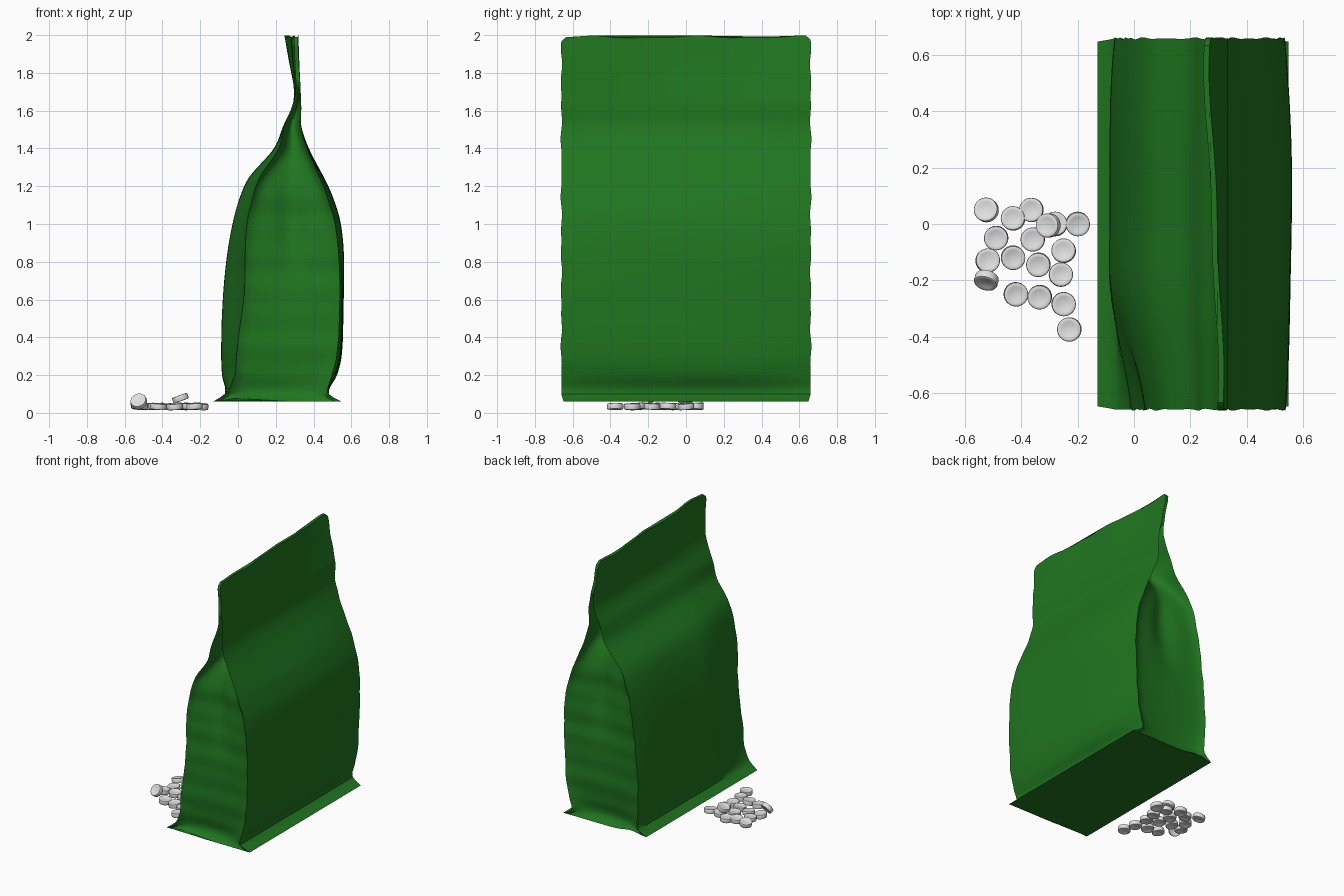
import bpy, bmesh, math, random
from mathutils import Matrix, Vector

random.seed(4)
if "Cube" in bpy.data.objects:
    bpy.data.objects.remove(bpy.data.objects["Cube"])


def make_material(name, color):
    material = bpy.data.materials.new(name)
    material.use_nodes = True
    material.diffuse_color = color
    material.node_tree.nodes["Principled BSDF"].inputs["Base Color"].default_value = color
    return material


def finish(bm, name, material, angle):
    mesh = bpy.data.meshes.new(name)
    bm.to_mesh(mesh)
    bm.free()
    obj = bpy.data.objects.new(name, mesh)
    bpy.context.collection.objects.link(obj)
    mesh.materials.append(material)
    bpy.ops.object.select_all(action="DESELECT")
    obj.select_set(True)
    bpy.context.view_layer.objects.active = obj
    bpy.ops.object.shade_smooth_by_angle(angle=math.radians(angle))
    return obj


def ease(value):
    value = max(0, min(1, value))
    return value * value * (3 - 2 * value)


def bell(value, centre, width):
    return math.exp(-((value - centre) / width) ** 2)


green_foil = make_material("green foil", (0.014, 0.18, 0.014, 1))
white_tablet = make_material("white tablet", (0.75, 0.75, 0.75, 1))

# Bag profile: height, left outline x, right outline x, gusset depth
PROFILE = [
    (.06, -.13, .55, 0), (.1, -.07, .48, .055), (.2, -.085, .52, .045),
    (.3, -.09, .545, .035), (.5, -.085, .557, .03), (.8, -.06, .56, .035),
    (1, -.03, .54, .045), (1.15, .01, .495, .06), (1.25, .06, .45, .085),
    (1.4, .19, .375, .17), (1.52, .24, .335, .27), (1.62, .285, .335, .3),
    (1.72, .305, .33, .02), (1.85, .3, .322, 0), (1.99, .295, .315, 0),
]
HALF_WIDTH = 0.66


def sample(z, column):
    """Smooth curve through one column of the profile."""
    last = len(PROFILE) - 1

    def slope(k):
        a, b = PROFILE[max(k - 1, 0)], PROFILE[min(k + 1, last)]
        return (b[column] - a[column]) / (b[0] - a[0])

    k = max(i for i in range(last) if PROFILE[i][0] <= z + 1e-6)
    low, high = PROFILE[k], PROFILE[k + 1]
    span = high[0] - low[0]
    t = (z - low[0]) / span
    # Cubic Hermite blend
    return (low[column] * (1 + 2 * t) * (1 - t) ** 2 + high[column] * t * t * (3 - 2 * t)
            + span * t * (1 - t) * ((1 - t) * slope(k) - t * slope(k + 1)))


def panel_point(side, y, z):
    """Point on a broad panel; side is 1 for +x and -1 for -x."""
    x = sample(z, 2 if side > 0 else 1)
    body = ease((z - .07) / .16) * ease((1.6 - z) / .5)
    # The panel edges draw in, most of all at one front corner
    x -= side * .025 * body * abs(y / HALF_WIDTH) ** 3
    if side < 0:
        x += body * (.045 + .035 * bell(z, .65, .3)) * ease((-y - .15) / .5)
    # Soft dents in the foil and the leaning top seal
    x += .005 * body * math.sin(5 * y + 4 * z) * math.cos(3 * z - 2 * y)
    lean = max(0, z - 1.65) / .35
    x -= .045 * lean * ease((y + .5) / 1.1)
    x += .005 * lean * math.sin(9 * y)
    return x


def bag_ring(z, columns, folds):
    foot = 1 - ease((z - .06) / .04)
    corner = max(0, z - 1.96) / .03
    width = HALF_WIDTH - .015 * foot - .025 * corner ** 2
    width += .002 * math.sin(40 * z) + .002 * math.sin(23 * z)
    depth = max(0, sample(z, 3))
    ripple = ease((z - 1.9) / .09)

    def lift(x, y):
        wave = .005 * math.sin(11 * y + 1) + .003 * math.sin(23 * y)
        return z + ripple * wave + foot * .018 * bell(x, 0, .08)

    ring = []
    for side in (1, -1):
        # Broad panel
        for i in range(columns):
            y = side * width * (2 * i / columns - 1)
            x = panel_point(side, y, z)
            ring.append((x, y, lift(x, y)))
        # Folded gusset with a vertical crease
        y = side * width
        start, end = panel_point(side, y, z), panel_point(-side, y, z)
        for i in range(folds):
            t = i / folds
            x = start + (end - start) * t
            inset = depth * math.sqrt(4 * t * (1 - t))
            inset += .035 * bell(t, .5, .15) * bell(z, 1, .25)
            ring.append((x, y - side * inset, lift(x, y)))
    return ring


# Bag
bm = bmesh.new()
ROWS = 96
bottom, top = PROFILE[0][0], PROFILE[-1][0]
rings = []
for row in range(ROWS + 1):
    height = bottom + (top - bottom) * row / ROWS
    rings.append([bm.verts.new(p) for p in bag_ring(height, 44, 18)])
for lower, upper in zip(rings, rings[1:]):
    for j in range(len(lower)):
        n = (j + 1) % len(lower)
        bm.faces.new((lower[j], lower[n], upper[n], upper[j]))
bm.faces.new(rings[0][::-1])
bm.faces.new(rings[-1])
finish(bm, "bag", green_foil, 40)

# Tablets: plan position, height and tilt; most lie flat
FLAT = [
    (-.43, .02), (-.365, .05), (-.28, 0), (-.2, 0), (-.49, -.05), (-.36, -.055),
    (-.25, -.095), (-.52, -.13), (-.43, -.12), (-.34, -.145), (-.26, -.18),
    (-.42, -.25), (-.335, -.26), (-.25, -.285), (-.23, -.375),
]
tablets = [(x, y, .034, random.uniform(-.12, .12), random.uniform(-.1, .1)) for x, y in FLAT]
tablets += [(-.525, .05, .045, -.15, -.2), (-.305, -.005, .078, 0, -.35),
            (-.525, -.2, .06, .9, -.4)]


def add_tablet(name, x, y, z, tilt_x, tilt_y):
    bm = bmesh.new()
    bmesh.ops.create_cone(bm, cap_ends=True, segments=28, radius1=.043,
                          radius2=.043, depth=.032)
    # Rounded rim and a shallow dish on both faces
    rims = [e for e in bm.edges if abs(e.verts[0].co.z - e.verts[1].co.z) < 1e-5]
    bmesh.ops.bevel(bm, geom=rims, offset=.005, segments=2, affect="EDGES", profile=.5)
    caps = [f for f in bm.faces if len(f.verts) > 4]
    for thickness, drop in ((.008, 0), (.006, -.003)):
        bmesh.ops.inset_individual(bm, faces=caps, thickness=thickness, depth=drop)
    turn = Matrix.Rotation(tilt_y, 4, "Y") @ Matrix.Rotation(tilt_x, 4, "X")
    bm.transform(Matrix.Translation(Vector((x, y, z))) @ turn)
    low = min(v.co.z for v in bm.verts)
    if low < 0:
        bmesh.ops.translate(bm, verts=bm.verts, vec=(0, 0, -low))
    finish(bm, name, white_tablet, 35)


for number, placement in enumerate(tablets, 1):
    add_tablet(f"tablet_{number}", *placement)
